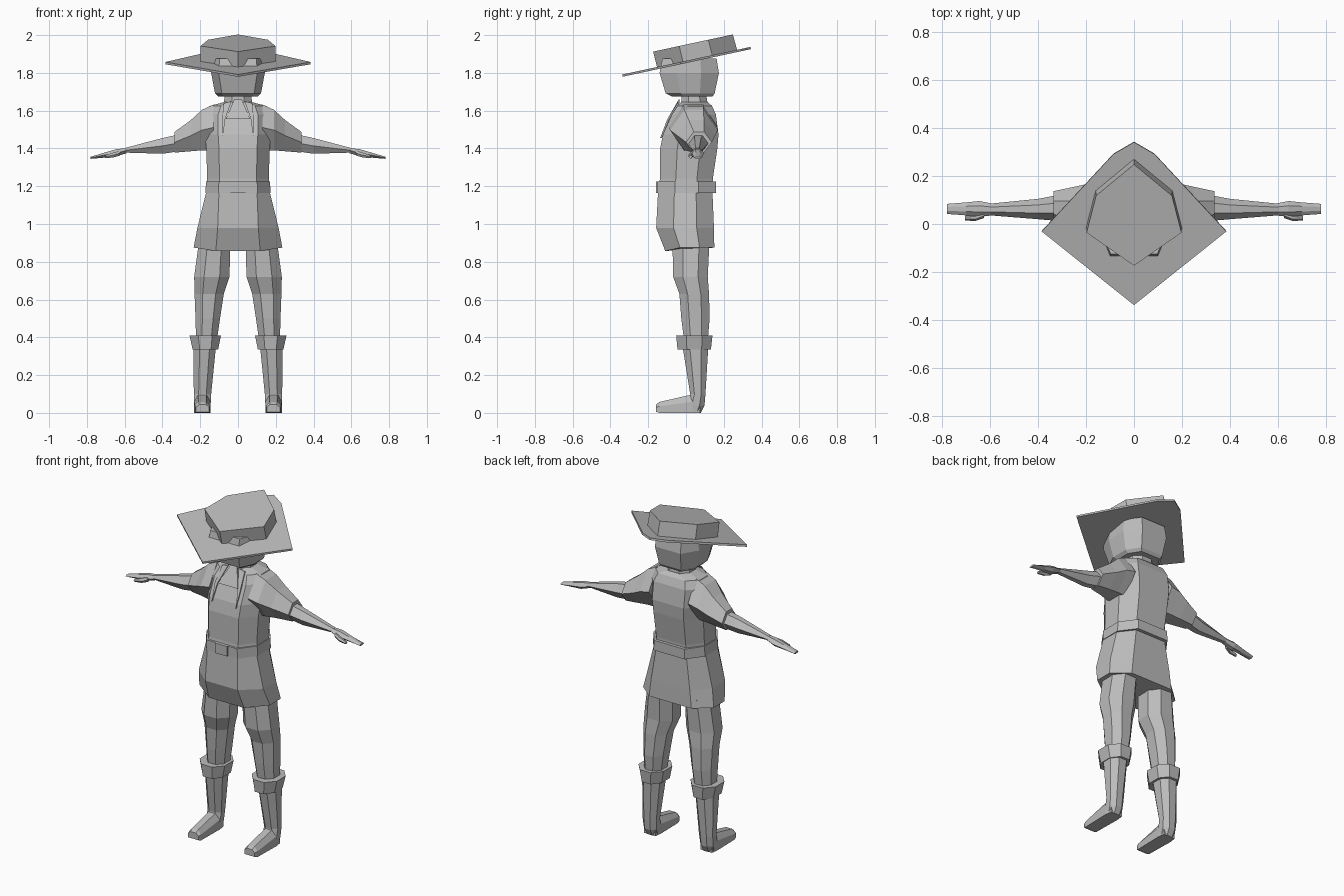
import bpy, bmesh, math
from mathutils import Vector

grey = bpy.data.materials.new("plain_grey")
grey.diffuse_color = (0.5, 0.5, 0.5, 1)


def loft(name, rings, mirror=False, cap=True):
    """Skin a list of equal-length point rings; optionally mirror across x."""
    bm = bmesh.new()
    rows = [[bm.verts.new(p) for p in r] for r in rings]
    n = len(rows[0])
    for a, b in zip(rows, rows[1:]):
        for i in range(n):
            bm.faces.new((a[i], a[(i + 1) % n], b[(i + 1) % n], b[i]))
    if cap:
        bm.faces.new(rows[0][::-1])
        bm.faces.new(rows[-1])
    bmesh.ops.recalc_face_normals(bm, faces=bm.faces)
    me = bpy.data.meshes.new(name)
    bm.to_mesh(me)
    bm.free()
    me.materials.append(grey)
    ob = bpy.data.objects.new(name, me)
    bpy.context.collection.objects.link(ob)
    if mirror:
        ob.modifiers.new("mirror", 'MIRROR').use_mirror_merge = False
    return ob


def body_ring(z, w, yf, yb, fx=0.6, bx=0.6, dip=0.0):
    """Eight-sided symmetric cross-section; dip lowers the front edge."""
    d = yb - yf
    half = [(fx * w, yf, z - dip), (w, yf + 0.3 * d, z), (w, yb - 0.3 * d, z), (bx * w, yb, z)]
    return half + [(-x, y, k) for x, y, k in half[::-1]]


def limb_ring(z, x0, x1, y0, y1, c=0.28):
    """Eight-sided horizontal section with cut corners."""
    dx, dy = (x1 - x0) * c, (y1 - y0) * c
    return [(x0 + dx, y0, z), (x1 - dx, y0, z), (x1, y0 + dy, z), (x1, y1 - dy, z),
            (x1 - dx, y1, z), (x0 + dx, y1, z), (x0, y1 - dy, z), (x0, y0 + dy, z)]


def arm_ring(x, y0, y1, z0, z1, c=0.3):
    """Six-sided section across the arm, ridged at front and back."""
    dy, m = (y1 - y0) * c, (z0 + z1) / 2
    return [(x, y0, m), (x, y0 + dy, z0), (x, y1 - dy, z0),
            (x, y1, m), (x, y1 - dy, z1), (x, y0 + dy, z1)]


# Tunic with flared skirt and sloping shoulders
loft("tunic", [body_ring(*r) for r in [
    (0.875, 0.235, -0.11, 0.15, 0.5, 0.6, 0.018),
    (0.98, 0.215, -0.158, 0.148, 0.5),
    (1.17, 0.168, -0.148, 0.14),
    (1.24, 0.163, -0.138, 0.142),
    (1.40, 0.168, -0.137, 0.166),
    (1.475, 0.175, -0.122, 0.172),
    (1.58, 0.175, -0.075, 0.158),
    (1.625, 0.15, -0.045, 0.138),
    (1.645, 0.075, -0.025, 0.115)]])

# Belt and buckle
loft("belt", [body_ring(1.165, 0.173, -0.153, 0.16), body_ring(1.225, 0.169, -0.153, 0.16)])


def plate(name, outline, depth):
    """Thin slab facing the front, from an outline of x, y, z points."""
    return loft(name, [outline, [(x, y - depth, z) for x, y, z in outline]])


plate("buckle", [(-0.04, -0.152, 1.165), (0.04, -0.152, 1.165),
                 (0.04, -0.152, 1.225), (-0.04, -0.152, 1.225)], 0.008)

# Shirt front and collar flaps
plate("shirt_front", [(-0.065, -0.088, 1.555), (0.065, -0.088, 1.555),
                      (0.02, -0.03, 1.66), (-0.02, -0.03, 1.66)], 0.008)
for side, s in (("right", -1), ("left", 1)):
    plate("lapel_" + side, [(s * 0.08, -0.128, 1.455), (s * 0.068, -0.09, 1.555),
                            (s * 0.035, -0.035, 1.65), (s * 0.075, -0.035, 1.64),
                            (s * 0.085, -0.09, 1.555)], 0.009)

# Sleeves
loft("sleeve", [arm_ring(*r) for r in [
    (0.13, -0.09, 0.168, 1.39, 1.632),
    (0.19, -0.085, 0.168, 1.39, 1.605),
    (0.25, -0.045, 0.155, 1.385, 1.55),
    (0.335, 0.0, 0.137, 1.378, 1.488)]], True)

# Forearms and flat hands
loft("forearm", [arm_ring(*r) for r in [
    (0.31, 0.012, 0.122, 1.385, 1.475),
    (0.40, 0.02, 0.105, 1.372, 1.455),
    (0.60, 0.036, 0.085, 1.378, 1.402)]], True)
loft("hand", [arm_ring(*r) for r in [
    (0.59, 0.036, 0.085, 1.375, 1.402),
    (0.645, 0.03, 0.096, 1.357, 1.396),
    (0.70, 0.036, 0.09, 1.352, 1.38),
    (0.78, 0.042, 0.084, 1.345, 1.356)]], True)
loft("thumb", [arm_ring(*r) for r in [
    (0.625, 0.025, 0.055, 1.362, 1.388),
    (0.66, 0.013, 0.04, 1.352, 1.378),
    (0.705, 0.014, 0.034, 1.348, 1.362)]], True)

# Trouser legs
loft("leg", [limb_ring(*r) for r in [
    (0.38, 0.112, 0.222, -0.01, 0.115),
    (0.50, 0.095, 0.225, -0.025, 0.125),
    (0.63, 0.075, 0.23, -0.035, 0.122),
    (0.72, 0.045, 0.232, -0.068, 0.115),
    (0.92, 0.04, 0.205, -0.072, 0.125)]], True)

# Boot cuffs
loft("boot_cuff", [limb_ring(0.335, 0.105, 0.24, -0.045, 0.132),
                   limb_ring(0.41, 0.09, 0.257, -0.052, 0.14)], True)

# Boot shafts, with the foot stretched forward at the base
loft("boot_shaft", [limb_ring(*r) for r in [
    (0.0, 0.148, 0.228, 0.0, 0.078),
    (0.04, 0.145, 0.232, 0.005, 0.098),
    (0.10, 0.142, 0.234, 0.022, 0.103),
    (0.35, 0.117, 0.236, -0.018, 0.118)]], True)


def foot_ring(y, x0, x1, z0, z1):
    c = (x1 - x0) * 0.25
    return [(x0, y, z0), (x1, y, z0), (x1, y, z0 + (z1 - z0) * 0.6),
            (x1 - c, y, z1), (x0 + c, y, z1), (x0, y, z0 + (z1 - z0) * 0.6)]


loft("foot", [foot_ring(*r) for r in [
    (-0.158, 0.153, 0.222, 0.006, 0.045),
    (-0.14, 0.148, 0.228, 0.0, 0.058),
    (0.035, 0.145, 0.232, 0.0, 0.098),
    (0.075, 0.15, 0.226, 0.0, 0.07)]], True)

# Neck and head
loft("neck", [limb_ring(1.60, -0.08, 0.08, -0.03, 0.12),
              limb_ring(1.70, -0.068, 0.068, -0.02, 0.105)])
loft("head", [body_ring(*r) for r in [
    (1.675, 0.105, -0.075, 0.14, 0.7, 0.6),
    (1.692, 0.122, -0.108, 0.152, 0.7, 0.6),
    (1.80, 0.142, -0.14, 0.174, 0.72, 0.6),
    (1.875, 0.135, -0.125, 0.162, 0.72, 0.6)]])

# Tilted hat: points lie on a plane rising to the back
SLOPE = 0.215
UP = Vector((0, -SLOPE, 1)).normalized()


def hat_ring(half, h):
    pts = half + [(-x, y) for x, y in half[::-1] if x > 0]
    return [Vector((x, y, 1.858 + SLOPE * y)) + UP * h for x, y in pts]


brim = [(0, -0.337), (0.385, -0.03), (0.085, 0.293), (0, 0.342)]
loft("hat_brim", [hat_ring(brim, -0.006), hat_ring(brim, 0.006)])
base = [(0, -0.152), (0.2, -0.015), (0.16, 0.14), (0, 0.272)]
top = [(0, -0.155), (0.198, -0.017), (0.158, 0.137), (0, 0.267)]
loft("hat_crown", [hat_ring(base, 0.0), hat_ring(top, 0.09)])
